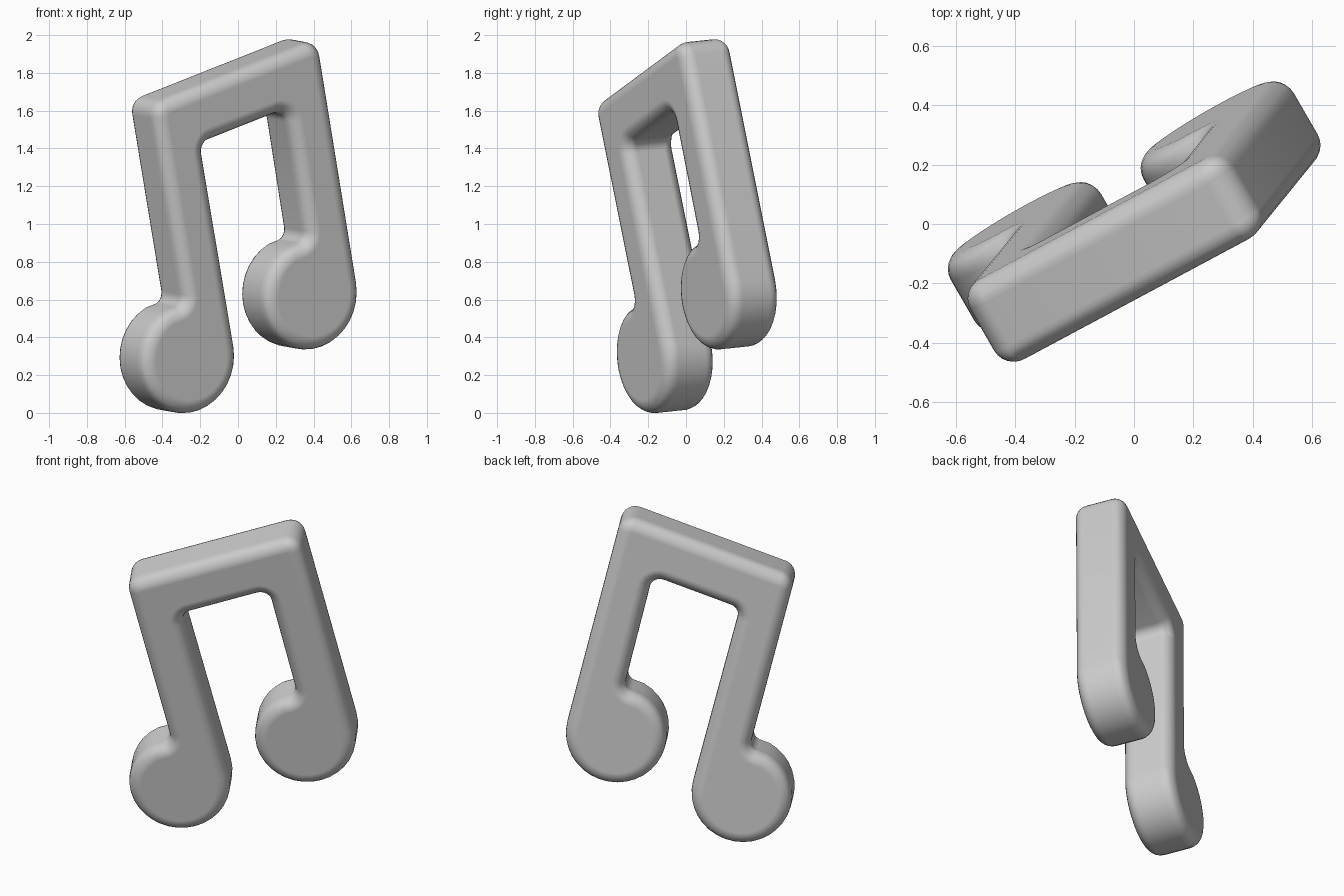
import bpy, bmesh, math
from mathutils import Vector

if "Cube" in bpy.data.objects:
    bpy.data.objects.remove(bpy.data.objects["Cube"])

LEAN, STEM_SLOPE, BEAM_SLOPE = 0.092, 0.241, 0.35
HALF_W, HALF_T, ROUND, HEAD_R = 0.135, 0.155, 0.075, 0.292
LEFT, RIGHT = -0.431, 0.389            # stem centres at height 1.35
BEAM_TOP, BEAM_BOTTOM = 1.868, 1.549   # beam edge heights at the middle


def joint(stem, beam):
    """Crossing of a slanted stem edge and a beam edge."""
    a = (stem - STEM_SLOPE * (beam - 1.35)) / (1 + STEM_SLOPE * BEAM_SLOPE)
    return Vector((a, beam + BEAM_SLOPE * a))


def rounded(prev, p, nxt, r, n=6):
    """Replace a corner with a circular arc."""
    d1, d2 = (prev - p).normalized(), (nxt - p).normalized()
    half = d1.angle(d2) / 2
    c = p + (d1 + d2).normalized() * (r / math.sin(half))
    s = p + d1 * (r / math.tan(half)) - c
    e = p + d2 * (r / math.tan(half)) - c
    sweep = s.angle(e)
    return [c + (s * math.sin((1 - i / n) * sweep) + e * math.sin(i / n * sweep)) / math.sin(sweep)
            for i in range(n + 1)]


def head(cx, cz):
    """Round note head, from the notch round to the outer stem tangent."""
    angles = [98.5] + [120 + i * (373.5 - 120) / 24 for i in range(25)]
    return [Vector((cx + HEAD_R * math.cos(math.radians(t)),
                    cz + HEAD_R * math.sin(math.radians(t)))) for t in angles]


# Outline of the note, corners marked with their radius
outline = [(joint(LEFT + HALF_W, BEAM_BOTTOM), 0.06),
           (joint(RIGHT - HALF_W, BEAM_BOTTOM), 0.06)]
outline += [(p, 0.055 if i == 0 else 0) for i, p in enumerate(head(0.395, 0.635))]
outline += [(joint(RIGHT + HALF_W, BEAM_TOP), 0.085),
            (joint(LEFT - HALF_W, BEAM_TOP), 0.085)]
outline += [(p, 0.055 if i == 0 else 0) for i, p in enumerate(head(-0.337, 0.298))]

points = []
for i, (p, r) in enumerate(outline):
    if r:
        points += rounded(outline[i - 1][0], p, outline[(i + 1) % len(outline)][0], r)
    else:
        points.append(p)

# Turned and leaning plane of the note
turn = math.radians(30)
u = Vector((math.cos(turn), math.sin(turn), 0))
v = Vector((-math.sin(turn), math.cos(turn), 0))
z = Vector((0, 0, 1))
normal = (v + z * LEAN).normalized()

# Solid body extruded through its thickness
bm = bmesh.new()
front, back = [[bm.verts.new(u * p.x - v * LEAN * (p.y - 1) + z * p.y + normal * t)
                for p in points] for t in (-HALF_T, HALF_T)]
bm.faces.new(front)
bm.faces.new(back[::-1])
for i in range(len(points)):
    j = (i + 1) % len(points)
    bm.faces.new((front[i], back[i], back[j], front[j]))
bmesh.ops.recalc_face_normals(bm, faces=bm.faces)
mesh = bpy.data.meshes.new("music_note")
bm.to_mesh(mesh)
bm.free()
note = bpy.data.objects.new("music_note", mesh)
bpy.context.collection.objects.link(note)
for f in mesh.polygons:
    f.use_smooth = True

# Soft rims
bevel = note.modifiers.new("soft_rims", 'BEVEL')
bevel.width = ROUND
bevel.segments = 6
bevel.limit_method = 'ANGLE'
bevel.angle_limit = math.radians(50)
bevel.use_clamp_overlap = False
bevel.harden_normals = True
